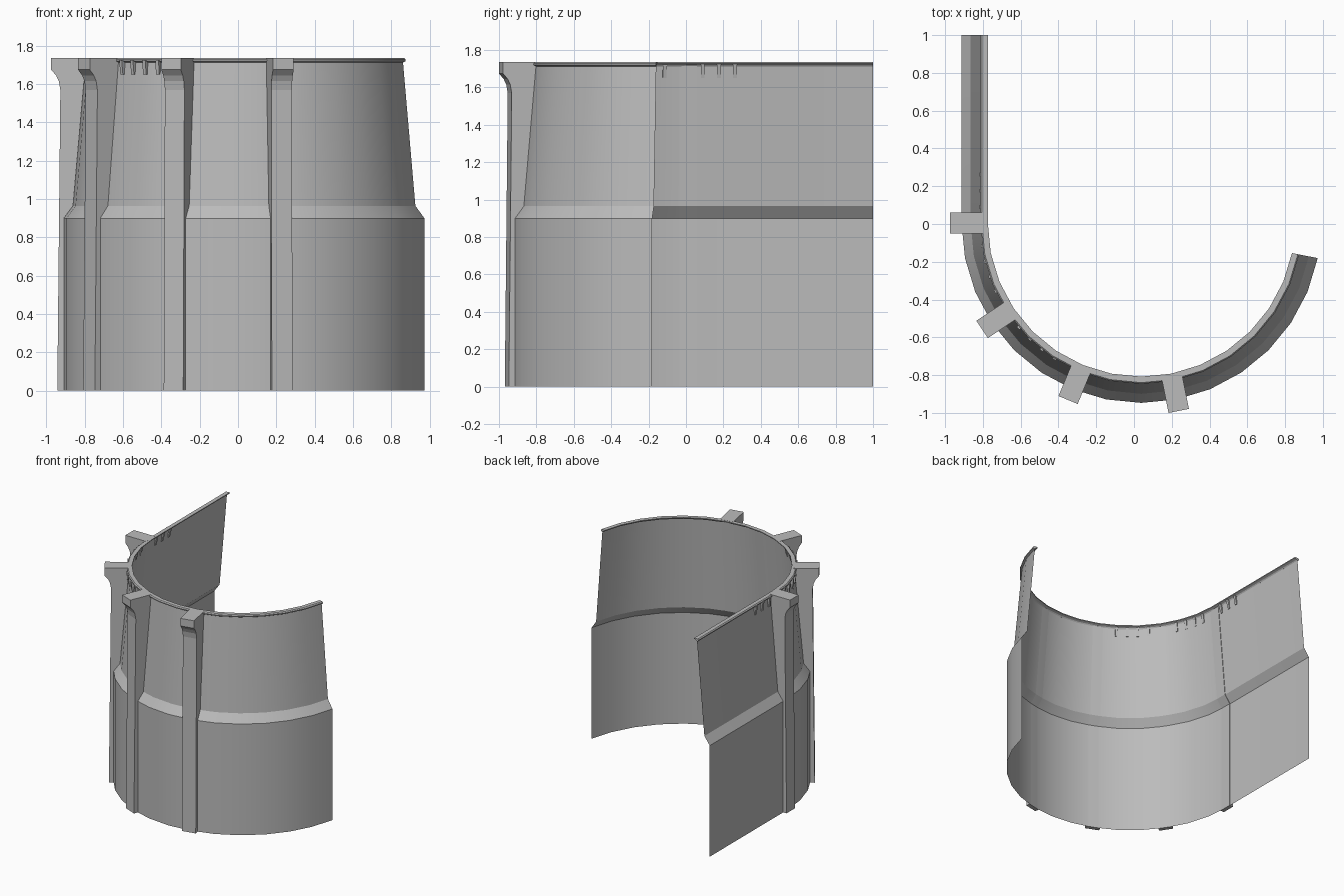
import bpy, bmesh, math
from mathutils import Vector

cube = bpy.data.objects.get("Cube")
if cube:
    bpy.data.objects.remove(cube, do_unlink=True)

grey = bpy.data.materials.new("plain_grey")
grey.use_nodes = True
grey.diffuse_color = (0.5, 0.5, 0.5, 1)
grey.node_tree.nodes["Principled BSDF"].inputs["Base Color"].default_value = (0.5, 0.5, 0.5, 1)

CENTRE = Vector((0.039, 0.005, 0))
SEGMENT = math.radians(11.25)
WALL = [(0.952, 0), (0.952, 0.9), (0.904, 0.965), (0.838, 1.715)]


def finish(name, bm, smooth=False):
    mesh = bpy.data.meshes.new(name)
    bm.to_mesh(mesh)
    bm.free()
    mesh.materials.append(grey)
    obj = bpy.data.objects.new(name, mesh)
    bpy.context.collection.objects.link(obj)
    if smooth:
        bpy.ops.object.select_all(action='DESELECT')
        obj.select_set(True)
        bpy.context.view_layer.objects.active = obj
        bpy.ops.object.shade_smooth_by_angle(angle=math.radians(20))
    return obj


def outward(angle):
    return Vector((-math.cos(angle), -math.sin(angle), 0))


# Plan of the wall: straight run from the back, then the arc
stations = [(Vector((CENTRE.x, 1, 0)), outward(0))]
stations += [(CENTRE, outward(i * SEGMENT)) for i in range(16)]


def sweep(name, profile, closed=False):
    bm = bmesh.new()
    rows = [[bm.verts.new(origin + d * r + Vector((0, 0, z))) for r, z in profile]
            for origin, d in stations]
    n = len(profile)
    for a, b in zip(rows, rows[1:]):
        for j in range(n if closed else n - 1):
            k = (j + 1) % n
            bm.faces.new((a[j], b[j], b[k], a[k]))
    if closed:
        bm.faces.new(rows[0])
        bm.faces.new(rows[-1][::-1])
        bmesh.ops.recalc_face_normals(bm, faces=bm.faces)
    return finish(name, bm, True)


def plate(name, profile, width, origin, d):
    """Extrude a radial side profile evenly about its own plane."""
    bm = bmesh.new()
    side = Vector((-d.y, d.x, 0)) * width
    verts = [bm.verts.new(origin + d * r + Vector((0, 0, z)) - side / 2) for r, z in profile]
    face = bm.faces.new(verts)
    new = bmesh.ops.extrude_face_region(bm, geom=[face])["geom"]
    bmesh.ops.translate(bm, vec=side, verts=[v for v in new if isinstance(v, bmesh.types.BMVert)])
    bmesh.ops.recalc_face_normals(bm, faces=bm.faces)
    return finish(name, bm)


# Thin wall and the rim on its top edge
sweep("wall", WALL)
sweep("rim", [(0.838, 1.712), (0.852, 1.72), (0.852, 1.728), (0.845, 1.735),
              (0.813, 1.735), (0.813, 1.728), (0.832, 1.72)], True)

# Buttresses with bracket heads, every third segment
buttress = [(r - 0.004, z) for r, z in WALL] + [
    (0.825, 1.736), (1.014, 1.736), (1.014, 1.675), (0.988, 1.645),
    (0.974, 1.615), (0.966, 1.57), (0.982, 0)]
for i in range(4):
    plate(f"buttress_{i + 1}", buttress, 0.11, CENTRE, outward(i * 3 * SEGMENT))

# Small clips under the rim
clip = [(0.838, 1.65), (0.85, 1.65), (0.858, 1.725), (0.822, 1.725)]
for start in (8.2, 40.5):
    for i in range(4):
        plate(f"arc_clip_{start:.0f}_{i + 1}", clip, 0.02, CENTRE,
              outward(math.radians(start) + i * SEGMENT / 2))
for i in range(3):
    plate(f"straight_clip_{i + 1}", clip, 0.02,
          Vector((CENTRE.x, 0.09 + i * 0.086, 0)), outward(0))
